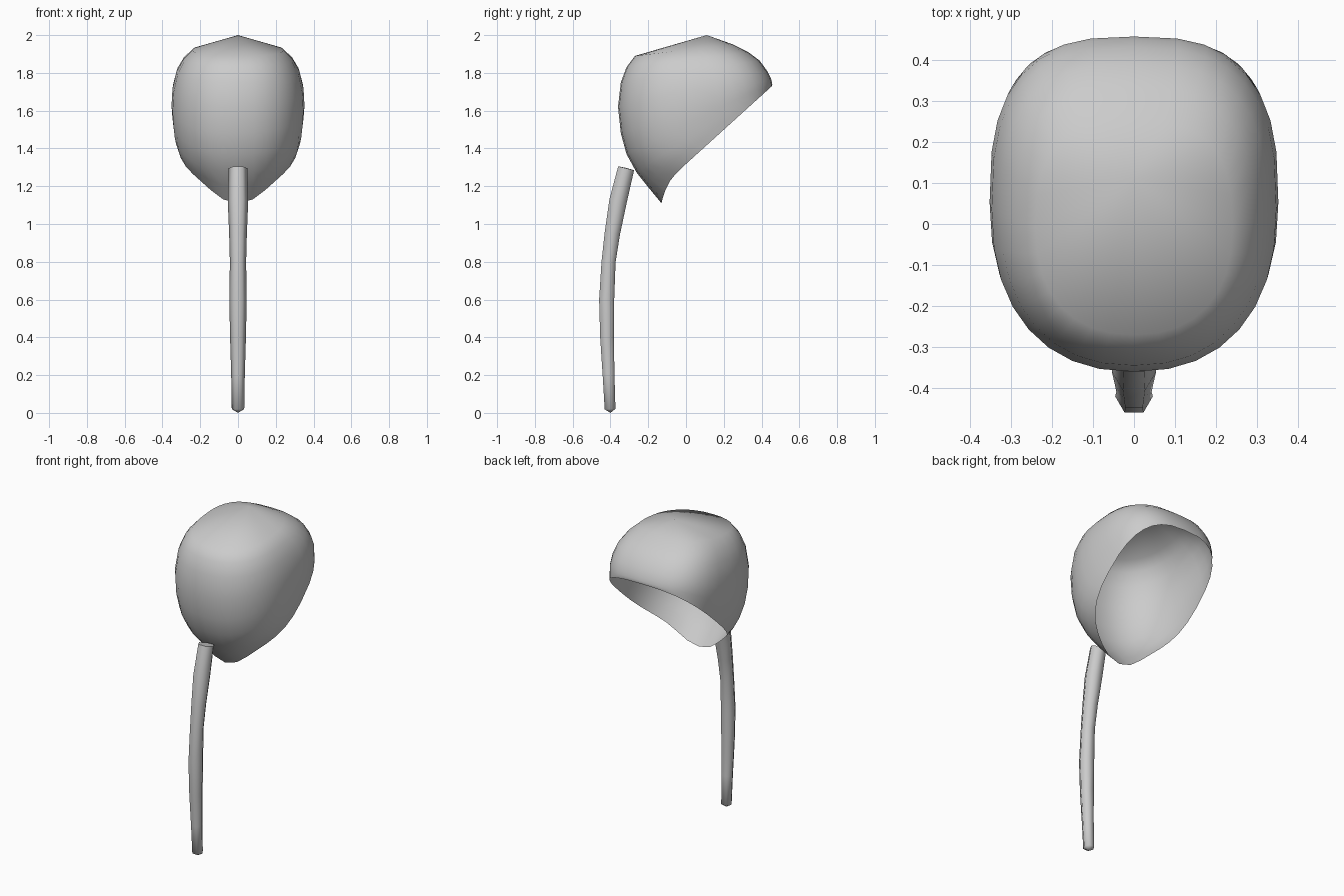
import bpy, bmesh
from math import sin, cos, pi, radians
from mathutils import Vector

cube = bpy.data.objects.get("Cube")
if cube:
    bpy.data.objects.remove(cube)

grey = bpy.data.materials.new("plain grey")
grey.use_nodes = True
colour = (0.6, 0.6, 0.6, 1)
grey.diffuse_color = colour
grey.node_tree.nodes["Principled BSDF"].inputs["Base Color"].default_value = colour


def loft(name, rings, start=None, end=None, flip=False, angle=60):
    """Skin closed rings, with optional pole points at either end."""
    bm = bmesh.new()
    loops = [[bm.verts.new(p) for p in ring] for ring in rings]
    n = len(loops[0])
    for a, b in zip(loops, loops[1:]):
        for i in range(n):
            j = (i + 1) % n
            bm.faces.new((a[i], a[j], b[j], b[i]))
    for pole, loop in ((start, loops[0]), (end, loops[-1])):
        if pole:
            tip = bm.verts.new(pole)
            for i in range(n):
                bm.faces.new((tip, loop[i], loop[(i + 1) % n]))
    bmesh.ops.recalc_face_normals(bm, faces=bm.faces)
    if flip:
        bmesh.ops.reverse_faces(bm, faces=bm.faces)
    mesh = bpy.data.meshes.new(name)
    bm.to_mesh(mesh)
    bm.free()
    mesh.materials.append(grey)
    obj = bpy.data.objects.new(name, mesh)
    bpy.context.collection.objects.link(obj)
    bpy.ops.object.select_all(action="DESELECT")
    obj.select_set(True)
    bpy.context.view_layer.objects.active = obj
    bpy.ops.object.shade_smooth_by_angle(angle=radians(angle))
    return obj


def spow(v, e):
    return abs(v) ** e * (1 if v >= 0 else -1)


def hood_ring(fy, fz, by, bz, width, spike, n=32):
    """Tilted rounded-square ring from a front point to a back point."""
    points = []
    for i in range(n):
        a = 2 * pi * i / n
        s, c = sin(a), cos(a)
        e = 2 / 2.3 if c > 0 else 2 / 2.8
        t = (1 - spow(c, e)) / 2
        z = fz + (bz - fz) * t - spike * max(0, c) ** 10
        points.append((width * spow(s, e), fy + (by - fy) * t, z))
    return points


# Hood: open shell, front y/z, back y/z, half width, front point drop
hood = [
    (-.27, 1.89, .25, 1.95, .24, 0),
    (-.315, 1.83, .33, 1.91, .29, 0),
    (-.345, 1.75, .39, 1.865, .325, 0),
    (-.36, 1.62, .43, 1.81, .347, 0),
    (-.345, 1.48, .45, 1.77, .352, 0),
    (-.315, 1.37, .455, 1.75, .347, 0),
    (-.26, 1.28, .457, 1.74, .34, .01),
    (-.20, 1.23, .456, 1.735, .333, .035),
    (-.13, 1.20, .455, 1.73, .325, .09),
]
loft("hood", [hood_ring(*r) for r in hood], start=(0, .11, 2.0), angle=70)

# Handle: bent six-sided tube, centre y/z and radius
path = [(-.402, .02, .033), (-.41, .2, .036), (-.418, .4, .042), (-.42, .6, .046),
        (-.41, .8, .043), (-.39, .95, .047), (-.36, 1.12, .054), (-.317, 1.295, .05)]
rings = []
for k, (y, z, r) in enumerate(path):
    p, q = path[max(k - 1, 0)], path[min(k + 1, len(path) - 1)]
    along = Vector((0, q[0] - p[0], q[1] - p[1])).normalized()
    across = Vector((0, along.z, -along.y))
    rings.append([Vector((r * cos(i * pi / 3), y, z)) + across * r * sin(i * pi / 3)
                  for i in range(6)])
loft("handle", rings, start=(0, -.4, 0), end=(0, -.316, 1.297), angle=62)
